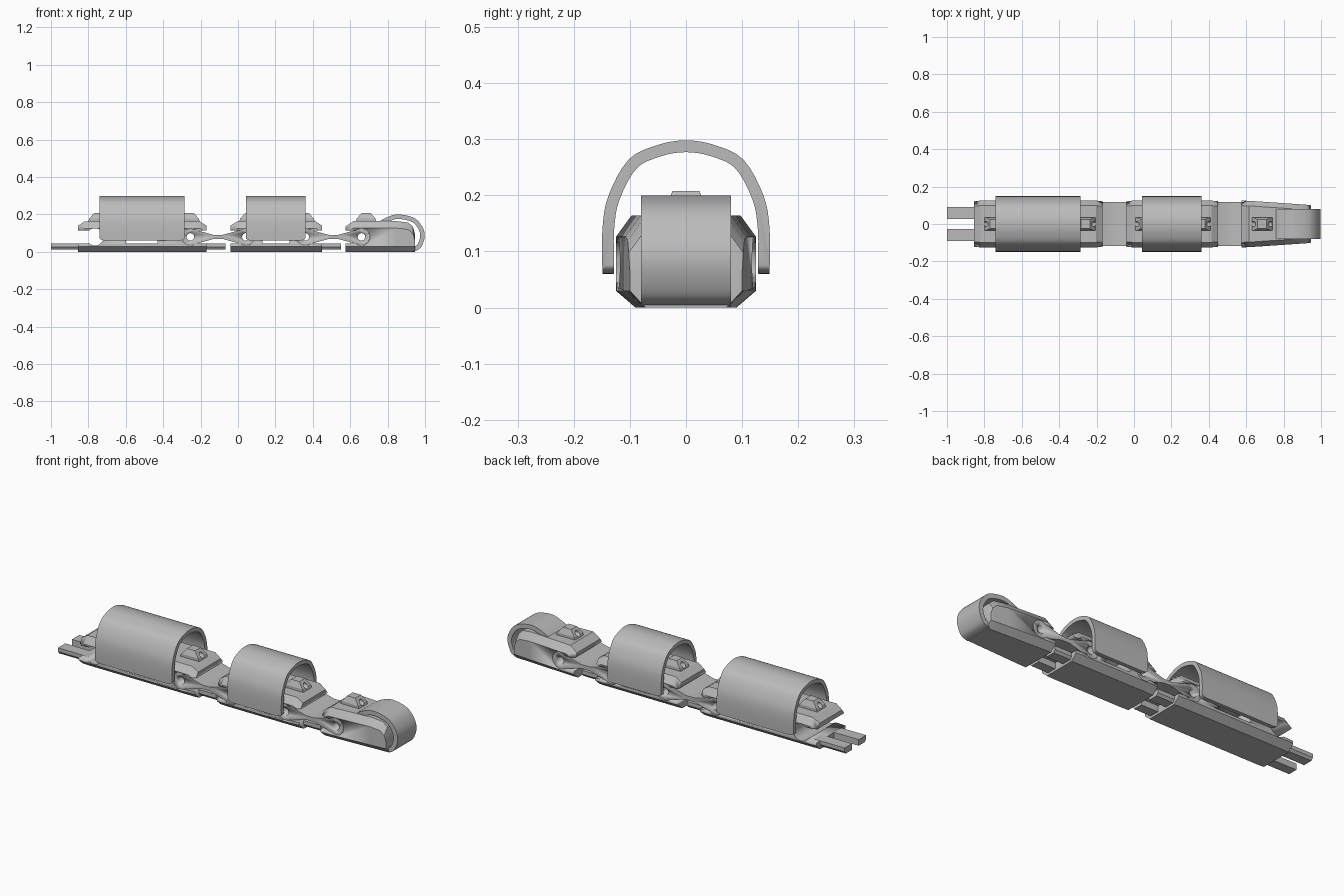
import bpy, bmesh, math
from mathutils import Vector

if "Cube" in bpy.data.objects:
    bpy.data.objects.remove(bpy.data.objects["Cube"])

grey = bpy.data.materials.new("plain grey")
grey.use_nodes = True
grey.diffuse_color = (0.5, 0.5, 0.5, 1)
grey.node_tree.nodes["Principled BSDF"].inputs["Base Color"].default_value = grey.diffuse_color


def finish(name, bm, smooth=True):
    bmesh.ops.recalc_face_normals(bm, faces=bm.faces)
    mesh = bpy.data.meshes.new(name)
    bm.to_mesh(mesh)
    bm.free()
    mesh.materials.append(grey)
    ob = bpy.data.objects.new(name, mesh)
    bpy.context.collection.objects.link(ob)
    if smooth:
        bpy.ops.object.select_all(action='DESELECT')
        ob.select_set(True)
        bpy.context.view_layer.objects.active = ob
        bpy.ops.object.shade_smooth_by_angle(angle=math.radians(30))
    return ob


def loft(name, rings, smooth=True, round_ends=0):
    """Skin equal rings of points and cap both ends."""
    bm = bmesh.new()
    loops = [[bm.verts.new(p) for p in ring] for ring in rings]
    n = len(loops[0])
    for a, b in zip(loops, loops[1:]):
        for i in range(n):
            bm.faces.new((a[i], a[(i + 1) % n], b[(i + 1) % n], b[i]))
    bm.faces.new(loops[0])
    bm.faces.new(loops[-1])
    if round_ends:
        low = min(v.co.z for v in bm.verts) + 0.001
        corners = [e for e in bm.edges if all(v.co.z < low for v in e.verts)
                   and abs(e.verts[0].co.x - e.verts[1].co.x) < 0.001]
        bmesh.ops.bevel(bm, geom=corners, offset=round_ends, segments=5,
                        profile=0.5, affect='EDGES')
    return finish(name, bm, smooth)


def across(name, pts, half, smooth=True):
    """Side profile (x, z) extruded across the width."""
    return loft(name, [[(x, y, z) for x, z in pts] for y in (-half, half)], smooth)


def along(name, pts, x0, x1, smooth=True, round_ends=0):
    """End profile (y, z) extruded along the length."""
    return loft(name, [[(x, y, z) for y, z in pts] for x in (x0, x1)], smooth, round_ends)


def circle(cx, cz, r, n=32):
    return [(cx + r * math.cos(t * math.tau / n), cz + r * math.sin(t * math.tau / n))
            for t in range(n)]


def rect(a, b, c, d):
    return [(a, c), (b, c), (b, d), (a, d)]


def cut(ob, cutter):
    mod = ob.modifiers.new("cut", 'BOOLEAN')
    mod.operation = 'DIFFERENCE'
    mod.solver = 'EXACT'
    mod.object = cutter
    cutter.hide_render = True
    cutter.hide_viewport = True
    cutter.display_type = 'WIRE'


def section(x, w, top):
    """Chamfered cross-section of a bone block."""
    shoulder = top - 0.037
    half = [(w * 0.72, 0), (w, 0.03), (w, shoulder), (w - 0.027, top)]
    return [(x, y, z) for y, z in half + [(-y, z) for y, z in reversed(half)]]


JOINT_Z, JOINT_R = 0.08, 0.046


def joint_cut(ob, x, way):
    """Round socket opening toward the end of the block."""
    cut(ob, across("socket_cutter", circle(x, JOINT_Z, JOINT_R), 0.2))
    ends = sorted((x, x + way * 0.15))
    cut(ob, across("mouth_cutter", rect(*ends, 0.045, 0.115), 0.2))


def prongs(name, x0, x1):
    for side, label in ((1, "left"), (-1, "right")):
        pts = [(0.028, 0.012), (0.08, 0.012), (0.09, 0.025), (0.09, 0.045), (0.028, 0.045)]
        along(f"{name}_{label}", [(side * y, z) for y, z in pts], x0, x1, False)


def guide(name, x):
    """Tapered cord guide with a bored eye."""
    rings = [[(x + sx * l, sy * w, z) for sx, sy in ((-1, -1), (1, -1), (1, 1), (-1, 1))]
             for l, w, z in ((0.058, 0.036, 0.155), (0.05, 0.036, 0.178), (0.024, 0.024, 0.208))]
    ob = loft(name, rings, False)
    cut(ob, along("eye_cutter", circle(0, 0.182, 0.014, 16), x - 0.1, x + 0.1))


# Two long bone blocks with sockets, a side window, guides and prongs
blocks = (("lower", -0.855, -0.168, -0.765, -0.255, -0.6, -0.43),
          ("middle", -0.04, 0.45, 0.042, 0.36, 0.13, 0.275))
for name, x0, x1, j0, j1, win0, win1 in blocks:
    block = loft(name + "_block", [section(x0, 0.122, 0.14), section(x0 + 0.035, 0.125, 0.163),
                                   section(x1 - 0.035, 0.125, 0.163), section(x1, 0.122, 0.14)])
    joint_cut(block, j0, -1)
    joint_cut(block, j1, 1)
    cut(block, across("window_cutter", rect(win0, win1, 0.045, 0.12), 0.2))
    guide(name + "_rear_guide", j0 + 0.02)
    guide(name + "_front_guide", j1 - 0.005)
    prongs(name + "_front_prong", x1 - 0.03, x1 + 0.1)
prongs("lower_rear_prong", -1, -0.82)

# Tapered tip block
tip = loft("tip_block", [section(x, w, t) for x, w, t in (
    (0.575, 0.125, 0.135), (0.615, 0.124, 0.164), (0.85, 0.108, 0.164),
    (0.91, 0.104, 0.157), (0.935, 0.102, 0.135), (0.945, 0.1, 0.1))])
joint_cut(tip, 0.66, -1)
guide("tip_guide", 0.685)

# Waisted hinge links with pin holes
for name, a, b in (("lower", -0.255, 0.042), ("upper", 0.36, 0.66)):
    mid = (a + b) / 2
    r = JOINT_R - 0.001
    arc = [math.radians(d) for d in range(-120, 121, 12)]
    right = [(b + r * math.cos(t), JOINT_Z + r * math.sin(t)) for t in arc]
    left = [(a - r * math.cos(t), JOINT_Z - r * math.sin(t)) for t in arc]
    waist = [(mid + 0.025, 0.091), (mid - 0.025, 0.091)]
    under = [(mid - 0.025, 0.069), (mid + 0.025, 0.069)]
    link = across(name + "_hinge_link", right + waist + left + under, 0.118)
    for x in (a, b):
        cut(link, across("pin_cutter", circle(x, JOINT_Z, 0.02, 24), 0.2))


def band(path, thick):
    """Closed outline of a strip lying inside a path."""
    inner = []
    for i, p in enumerate(path):
        t = Vector(path[min(i + 1, len(path) - 1)]) - Vector(path[max(i - 1, 0)])
        t.normalize()
        inner.append((p[0] - t.y * thick, p[1] + t.x * thick))
    return path + inner[::-1]


def spline(ctrl, steps=6):
    """Smooth path through control points."""
    pts = [Vector(c) for c in [ctrl[0]] + ctrl + [ctrl[-1]]]
    out = []
    for p0, p1, p2, p3 in zip(pts, pts[1:], pts[2:], pts[3:]):
        for s in range(steps):
            t = s / steps
            q = 0.5 * (2 * p1 + (p2 - p0) * t + (2 * p0 - 5 * p1 + 4 * p2 - p3) * t * t
                       + (3 * p1 - p0 - 3 * p2 + p3) * t ** 3)
            out.append(tuple(q))
    return out + [ctrl[-1]]


# Arched cuffs with rounded lower corners
half = [(0.149, 0.06), (0.149, 0.14), (0.138, 0.2), (0.102, 0.264), (0.05, 0.29)]
arch = spline(half + [(0, 0.298)] + [(-y, z) for y, z in reversed(half)], 4)
for name, x0, x1 in (("lower_cuff", -0.74, -0.285), ("middle_cuff", 0.042, 0.36)):
    along(name, band(arch, 0.021), x0, x1, round_ends=0.035)

# Curled pad wrapped around the tip
curl = [(0.935, 0.002), (0.975, 0.02), (0.998, 0.08), (0.985, 0.135),
        (0.94, 0.182), (0.855, 0.2), (0.79, 0.182), (0.745, 0.155)]
across("tip_pad", band(spline(curl), 0.024), 0.08)
